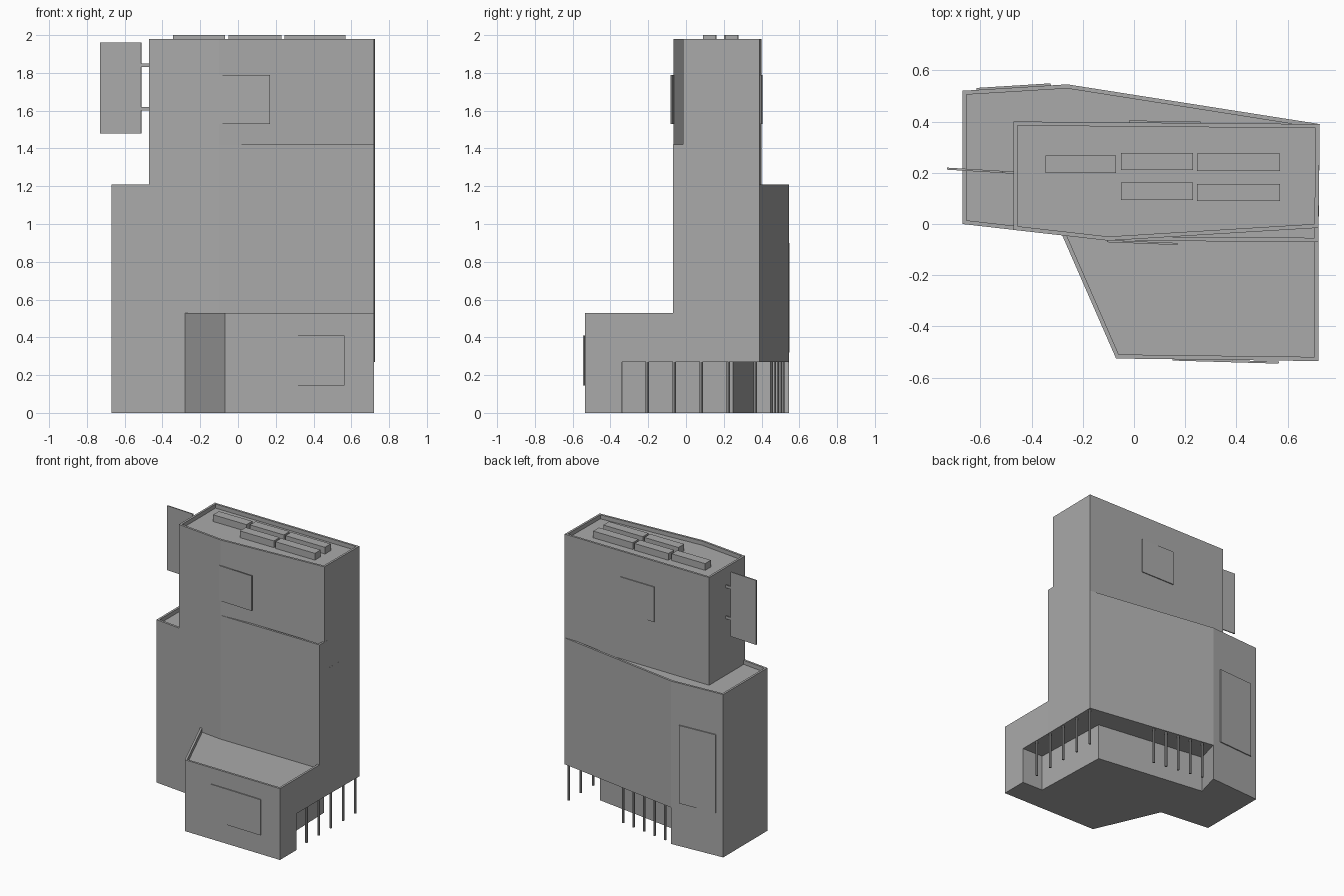
import bpy, bmesh, math
from mathutils import Vector

cube = bpy.data.objects.get("Cube")
if cube:
    bpy.data.objects.remove(cube, do_unlink=True)

concrete = bpy.data.materials.new("plain_grey")
concrete.use_nodes = True
grey = (0.4, 0.4, 0.4, 1)
concrete.diffuse_color = grey
concrete.node_tree.nodes["Principled BSDF"].inputs["Base Color"].default_value = grey


def finish(name, bm):
    bmesh.ops.recalc_face_normals(bm, faces=bm.faces)
    mesh = bpy.data.meshes.new(name)
    bm.to_mesh(mesh)
    bm.free()
    mesh.materials.append(concrete)
    obj = bpy.data.objects.new(name, mesh)
    bpy.context.collection.objects.link(obj)
    return obj


def prism(name, outline, z0, z1, parapet=0):
    """Extrude a floor outline; optionally sink the roof behind a parapet."""
    bm = bmesh.new()
    base = bm.faces.new([bm.verts.new((x, y, z0)) for x, y in outline])
    ext = bmesh.ops.extrude_face_region(bm, geom=[base], use_keep_orig=True)["geom"]
    verts = [g for g in ext if isinstance(g, bmesh.types.BMVert)]
    top = [g for g in ext if isinstance(g, bmesh.types.BMFace)][0]
    bmesh.ops.translate(bm, verts=verts, vec=(0, 0, z1 - z0))
    bmesh.ops.recalc_face_normals(bm, faces=bm.faces)
    if parapet:
        bmesh.ops.inset_region(bm, faces=[top], thickness=0.016, use_even_offset=True)
        roof = bmesh.ops.extrude_discrete_faces(bm, faces=[top])["faces"][0]
        bmesh.ops.translate(bm, verts=roof.verts[:], vec=(0, 0, -parapet))
    return finish(name, bm)


def plate(name, a, b, z0, z1, thick=0.008):
    """Thin upright panel running from a to b in plan."""
    a, b = Vector(a), Vector(b)
    d = (b - a).normalized()
    n = Vector((-d.y, d.x)) * thick / 2
    return prism(name, [a - n, b - n, b + n, a + n], z0, z1)


def box(name, x0, x1, y0, y1, z0, z1):
    return prism(name, [(x0, y0), (x1, y0), (x1, y1), (x0, y1)], z0, z1)


def column(name, x, y):
    bm = bmesh.new()
    bmesh.ops.create_cone(bm, cap_ends=True, segments=8, radius1=0.009,
                          radius2=0.009, depth=SOFFIT)
    bmesh.ops.translate(bm, verts=bm.verts, vec=(x, y, SOFFIT / 2))
    return finish(name, bm)


SOFFIT, LEDGE, MID, TOP = 0.27, 1.21, 1.42, 1.98
DROP = 0.03

# Ground floor with the recess at the back and side
prism("ground_floor", [(-0.67, 0), (-0.28, -0.042), (-0.07, -0.525), (0.72, -0.535),
                       (0.72, -0.34), (0.55, -0.335), (0.53, 0.25), (-0.31, 0.365),
                       (-0.26, 0.545), (-0.67, 0.52)], 0, SOFFIT)

# Front podium
prism("podium", [(-0.306, 0.015), (-0.07, -0.525), (0.72, -0.535), (0.72, 0.015)],
      SOFFIT, 0.53, DROP)

# Main body, front step and upper tower
prism("main_body", [(-0.67, 0), (-0.1, -0.065), (0.72, -0.07), (0.725, 0.39),
                    (-0.26, 0.545), (-0.67, 0.52)], SOFFIT, LEDGE, DROP)
prism("front_step", [(-0.1, -0.065), (0.72, -0.07), (0.722, 0.2), (-0.1, 0.2)],
      LEDGE - DROP, MID, DROP)
prism("upper_tower", [(-0.47, -0.023), (-0.1, -0.065), (0.72, -0.015), (0.725, 0.39),
                      (-0.47, 0.4)], LEDGE - DROP, TOP, DROP)

# Roof units
for i, (x0, x1, y0) in enumerate([(-0.345, -0.07, 0.2), (-0.05, 0.23, 0.21),
                                  (0.245, 0.57, 0.207), (-0.05, 0.23, 0.093),
                                  (0.245, 0.57, 0.089)]):
    box(f"roof_unit_{i + 1}", x0, x1, y0, y0 + 0.068, TOP - DROP, 2)

# Wall panels
plate("front_panel", (-0.105, -0.067), (0.17, -0.078), 1.53, 1.79)
plate("podium_panel", (0.15, -0.529), (0.565, -0.541), 0.145, 0.41)
plate("rear_panel", (-0.02, 0.4), (0.26, 0.396), 1.53, 1.79)
plate("rear_lower_panel", (-0.615, 0.527), (-0.325, 0.545), 0.32, 0.9)

# Side sign on two brackets
plate("side_sign", (-0.73, 0.216), (-0.512, 0.203), 1.48, 1.96)
for i, z in enumerate((1.61, 1.84)):
    plate(f"sign_bracket_{i + 1}", (-0.52, 0.203), (-0.46, 0.2), z - 0.01, z + 0.01)

# Columns under the overhang
for i in range(5):
    column(f"side_column_{i + 1}", 0.707, -0.205 + 0.143 * i)
    x = 0.2 - 0.097 * i
    column(f"rear_column_{i + 1}", x, 0.525 - (x + 0.26) * 0.157)
